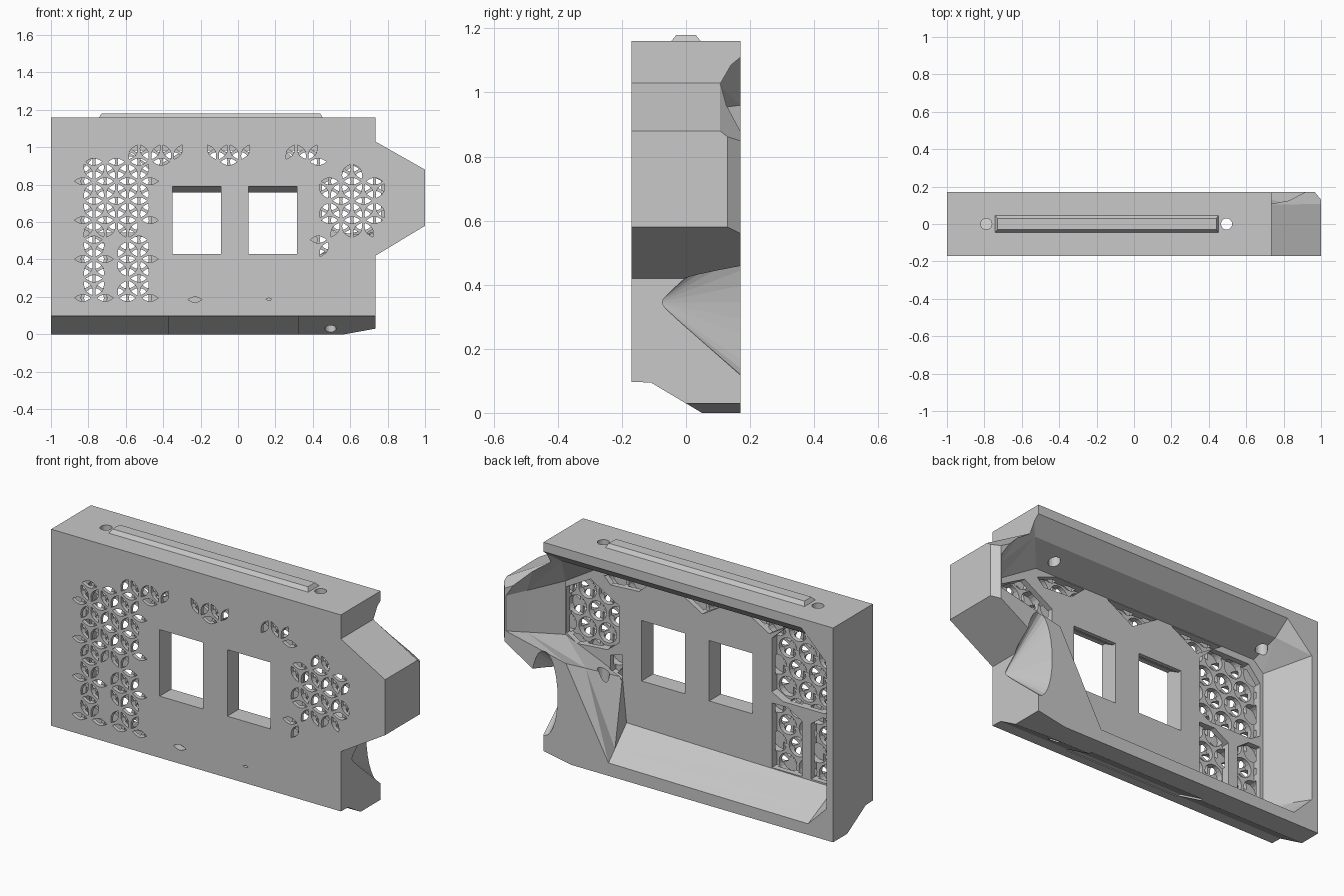
import bpy, bmesh, math
from mathutils import Vector

cube = bpy.data.objects.get("Cube")
if cube:
    bpy.data.objects.remove(cube, do_unlink=True)

grey = bpy.data.materials.new("plain grey")
grey.use_nodes = True
grey.diffuse_color = (0.58, 0.58, 0.58, 1)
for node in grey.node_tree.nodes:
    if node.type == "BSDF_PRINCIPLED":
        node.inputs["Base Color"].default_value = (0.58, 0.58, 0.58, 1)

FRONT, BACK, FLOOR = -0.17, 0.17, -0.07


def place(p, axis, d):
    """Puts a 2D profile point at depth d along an axis."""
    u, v = p
    return {"x": (d, u, v), "y": (u, d, v), "z": (u, v, d)}[axis]


def loft(bm, rings):
    """Closed solid through rings that share one point count."""
    loops = [[bm.verts.new(p) for p in ring] for ring in rings]
    n = len(loops[0])
    bm.faces.new(loops[0])
    bm.faces.new(loops[-1][::-1])
    for a, b in zip(loops, loops[1:]):
        for i in range(n):
            j = (i + 1) % n
            bm.faces.new((a[i], b[i], b[j], a[j]))


def prism(bm, points, axis, lo, hi):
    loft(bm, [[place(p, axis, d) for p in points] for d in (lo, hi)])


def finish(bm, name):
    bmesh.ops.recalc_face_normals(bm, faces=bm.faces)
    mesh = bpy.data.meshes.new(name)
    bm.to_mesh(mesh)
    bm.free()
    mesh.materials.append(grey)
    obj = bpy.data.objects.new(name, mesh)
    bpy.context.collection.objects.link(obj)
    return obj


def carve(target, bm, name):
    """Subtracts a solid from the target and discards the cutter."""
    bmesh.ops.triangulate(bm, faces=[f for f in bm.faces if len(f.verts) == 4])
    cutter = finish(bm, name)
    cutter.hide_render = True
    mod = target.modifiers.new(name, "BOOLEAN")
    mod.operation, mod.solver, mod.object = "DIFFERENCE", "EXACT", cutter
    graph = bpy.context.evaluated_depsgraph_get()
    mesh = bpy.data.meshes.new_from_object(target.evaluated_get(graph))
    target.modifiers.clear()
    target.data = mesh
    bpy.data.objects.remove(cutter, do_unlink=True)


def circle(x, z, r, n=20):
    return [(x + r * math.cos(2 * math.pi * i / n), z + r * math.sin(2 * math.pi * i / n))
            for i in range(n)]


def petal(x, z, angle, length, width, n=5):
    """Pointed leaf outline."""
    ts = [i / n for i in range(n)]
    side = [(length * (t - 0.5), width / 2 * math.sin(math.pi * t)) for t in ts]
    pts = side + [(-u, -v) for u, v in side]
    c, s = math.cos(angle), math.sin(angle)
    return [(x + u * c - v * s, z + u * s + v * c) for u, v in pts]


def inside(p, poly):
    hit = False
    for (ax, az), (bx, bz) in zip(poly, poly[1:] + poly[:1]):
        if (az > p[1]) != (bz > p[1]) and p[0] < ax + (p[1] - az) * (bx - ax) / (bz - az):
            hit = not hit
    return hit


# Outer block with the pointed side bulge
bm = bmesh.new()
prism(bm, [(-1, 0), (0.57, 0), (0.735, 0.03), (0.735, 0.42), (1, 0.58),
           (1, 0.88), (0.735, 1.03), (0.735, 1.16), (-1, 1.16)], "y", FRONT, BACK)
housing = finish(bm, "housing")

# Sloped underside and its shallow central recess
bm = bmesh.new()
prism(bm, [(-0.3, -0.1), (0.218, -0.1), (-0.11, 0.095), (-0.3, 0.1)], "x", -1.2, 1.2)
carve(housing, bm, "underside_cutter")
bm = bmesh.new()
prism(bm, [(-0.12, -0.1), (0.235, -0.1), (-0.1, 0.1), (-0.12, 0.1)], "x", -0.37, 0.32)
carve(housing, bm, "recess_cutter")

# Tapered cavity, open at the back, with a steeper roof near the rim
rim = [(-0.96, 0.17), (-0.85, 0.06), (0.345, 0.07), (0.6, 0.54), (0.96, 0.62),
       (0.96, 0.81), (0.76, 1.11), (-0.81, 1.11), (-0.96, 0.96)]
base = [(-0.86, 0.2), (-0.84, 0.16), (0.405, 0.18), (0.43, 0.42), (0.77, 0.56),
        (0.77, 0.85), (0.55, 0.985), (-0.8, 0.985), (-0.86, 0.93)]
middle = [(0.65 * a + 0.35 * c, 1.04 if b > 1 else 0.65 * b + 0.35 * d)
          for (a, b), (c, d) in zip(rim, base)]
bm = bmesh.new()
loft(bm, [[place(p, "y", d) for p in ring]
          for ring, d in ((base, FLOOR), (middle, 0.085), (rim, BACK), (rim, 0.25))])
carve(housing, bm, "cavity_cutter")

# Chamfers on the back of the bulge, and the scooped side wall
bm = bmesh.new()
prism(bm, [(0.95, 0.19), (1.05, 0.19), (1.05, 0.07)], "z", 0.3, 1.1)
carve(housing, bm, "bulge_chamfer_cutter")
bm = bmesh.new()
loft(bm, [[(x, 0.09, z + 0.012), (x, 0.2, z - 0.073), (x, 0.2, z + 0.02)]
          for x, z in ((0.74, 1.027), (1.05, 0.852))])
carve(housing, bm, "bulge_top_cutter")
bm = bmesh.new()
tip = Vector((0.73, -0.09, 0.345))
vt = bm.verts.new(tip)
ring = [bm.verts.new((tip.x + u * 0.35, 0.2, tip.z + v)) for u, v in circle(0, 0, 0.255, 28)]
bm.faces.new(ring)
for a, b in zip(ring, ring[1:] + ring[:1]):
    bm.faces.new((a, b, vt))
carve(housing, bm, "scoop_cutter")

# Two windows with a sloped lintel
bm = bmesh.new()
for x in (-0.35, 0.055):
    prism(bm, [(-0.2, 0.43), (-0.2, 0.79), (-0.15, 0.79), (-0.09, 0.757), (0, 0.757), (0, 0.43)],
          "x", x, x + 0.26)
carve(housing, bm, "window_cutter")

# Vertical pin holes
bm = bmesh.new()
for x, low in ((0.495, -0.1), (-0.79, 0.9)):
    prism(bm, circle(x, 0, 0.03), "z", low, 1.3)
carve(housing, bm, "pin_hole_cutter")

# Vent pockets behind the pierced areas
zones = [
    [(-0.84, 0.58), (-0.78, 0.545), (-0.53, 0.545), (-0.465, 0.58), (-0.465, 0.87), (-0.55, 0.95),
     (-0.77, 0.95), (-0.84, 0.87)],
    [(-0.84, 0.17), (-0.7, 0.17), (-0.7, 0.47), (-0.77, 0.52), (-0.84, 0.52)],
    [(-0.645, 0.17), (-0.465, 0.17), (-0.465, 0.52), (-0.56, 0.52), (-0.645, 0.47)],
    [(-0.6, 0.982), (-0.45, 0.89), (-0.29, 0.982)],
    [(-0.2, 0.982), (-0.05, 0.89), (0.11, 0.982)],
    [(0.25, 0.982), (0.33, 0.91), (0.5, 0.9), (0.54, 0.94), (0.43, 0.982)],
    [(0.45, 0.6), (0.52, 0.545), (0.7, 0.53), (0.765, 0.57), (0.765, 0.82), (0.62, 0.9), (0.45, 0.8)],
    [(0.43, 0.4), (0.5, 0.43), (0.5, 0.52), (0.43, 0.54)],
]
bm = bmesh.new()
for zone in zones:
    prism(bm, zone, "y", -0.115, -0.06)
carve(housing, bm, "pocket_cutter")

# Triangular lattice of leaves in the skin, with a round bore behind each node
pitch, rise = 0.12, 0.104
leaves, nodes = bmesh.new(), set()
for row in range(-5, 5):
    for col in range(-9, 9):
        x, z = -0.05 + (col + 0.5 * (row % 2)) * pitch, 0.61 + row * rise
        for k in range(3):
            a = k * math.pi / 3
            dx, dz = pitch * math.cos(a), pitch * math.sin(a)
            c = (x + dx / 2, z + dz / 2)
            if any(inside(c, zone) for zone in zones):
                prism(leaves, petal(*c, a, 0.088, 0.038), "y", -0.2, -0.14)
                nodes.update({(round(x, 3), round(z, 3)), (round(x + dx, 3), round(z + dz, 3))})
prism(leaves, petal(-0.23, 0.185, 0, 0.075, 0.03), "y", -0.2, -0.13)
prism(leaves, petal(0.165, 0.187, 0, 0.03, 0.012), "y", -0.2, -0.13)
bores = bmesh.new()
for x, z in sorted(nodes):
    if not any(abs(x - b[0]) + abs(z - b[1]) < 0.01 and (x, z) > b for b in nodes):
        prism(bores, circle(x, z, 0.053), "y", -0.15, -0.1)
carve(housing, bores, "bore_cutter")
carve(housing, leaves, "leaf_cutter")

# Raised rail along the top
bm = bmesh.new()
loft(bm, [[(-0.745, -0.05, 1.155), (0.455, -0.05, 1.155), (0.455, 0.05, 1.155), (-0.745, 0.05, 1.155)],
          [(-0.73, -0.03, 1.18), (0.44, -0.03, 1.18), (0.44, 0.03, 1.18), (-0.73, 0.03, 1.18)]])
finish(bm, "top_rail")
